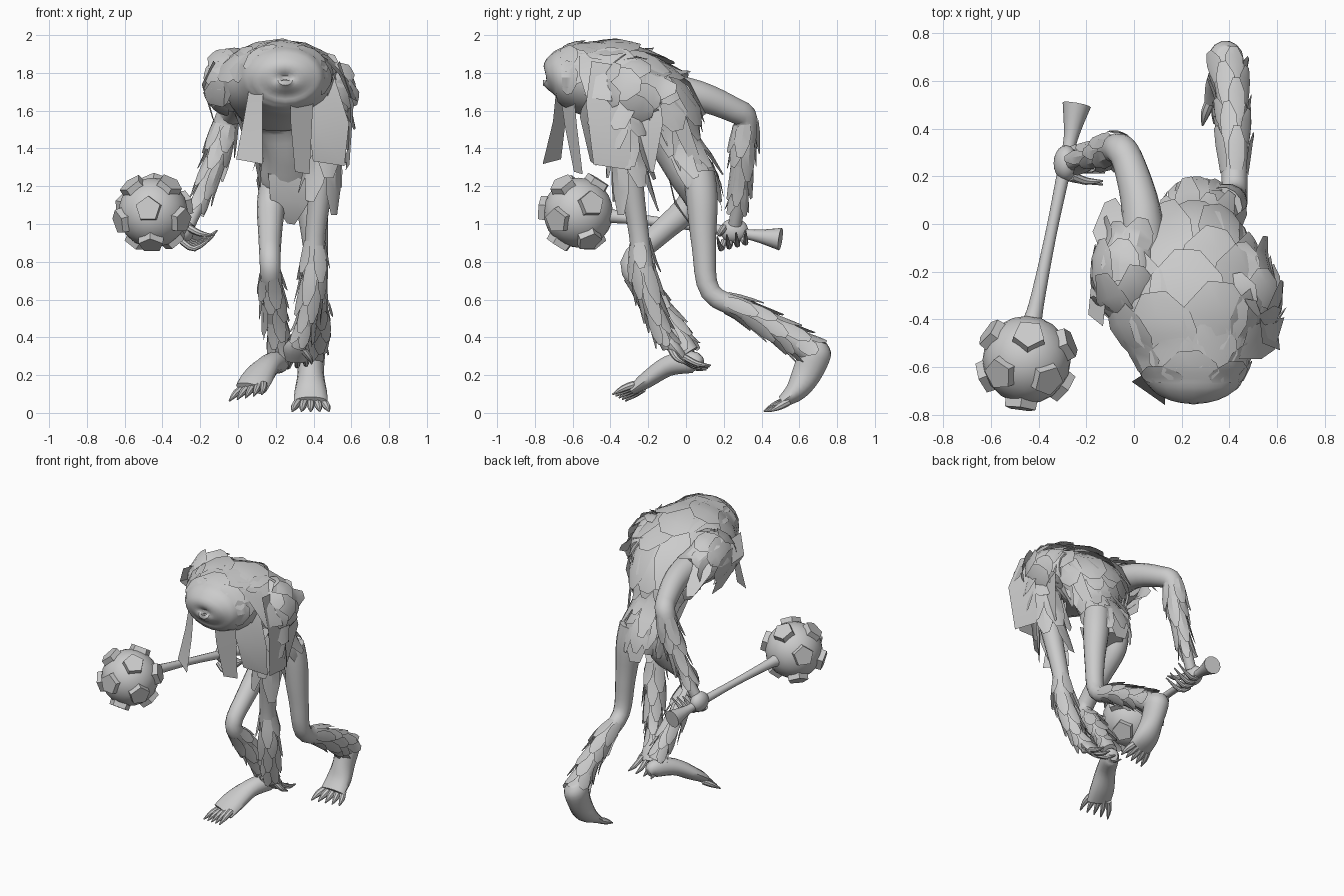
import bpy, bmesh, math, random
from mathutils import Vector, Matrix

random.seed(4)
if "Cube" in bpy.data.objects:
    bpy.data.objects.remove(bpy.data.objects["Cube"])

GREY = (0.6, 0.6, 0.6, 1)
mat = bpy.data.materials.new("plain grey")
mat.use_nodes = True
mat.diffuse_color = GREY
mat.node_tree.nodes["Principled BSDF"].inputs["Base Color"].default_value = GREY


def finish(name, bm, angle=40):
    mesh = bpy.data.meshes.new(name)
    bm.to_mesh(mesh)
    bm.free()
    mesh.materials.append(mat)
    ob = bpy.data.objects.new(name, mesh)
    bpy.context.collection.objects.link(ob)
    bpy.ops.object.select_all(action="DESELECT")
    ob.select_set(True)
    bpy.context.view_layer.objects.active = ob
    bpy.ops.object.shade_smooth_by_angle(angle=math.radians(angle))


class Tube:
    """Smooth path of (x, y, z, radius[, second radius]) with a surface function."""
    def __init__(self, pts):
        self.p = [(Vector(p[:3]), p[3], p[-1]) for p in pts]
        chord = (self.p[-1][0] - self.p[0][0]).normalized()
        self.ref = Vector((0, 1, 0)) if abs(chord.x) > 0.75 else Vector((1, 0, 0))
        self.end = len(pts) - 1

    def spline(self, t, k):
        i = min(int(t), self.end - 1)
        f = t - i
        a, b, c, d = (self.p[min(max(j, 0), self.end)][k] for j in range(i - 1, i + 3))
        return (b * 2 + (c - a) * f + (a * 2 - b * 5 + c * 4 - d) * f * f
                + (b * 3 - a - c * 3 + d) * f ** 3) * 0.5

    def at(self, t, ang, lift=0.0):
        u = min(max(t, 0), self.end)
        c = self.spline(u, 0)
        v = self.spline(min(u + 0.02, self.end), 0) - self.spline(max(u - 0.02, 0), 0)
        v.normalize()
        side = (self.ref - v * self.ref.dot(v)).normalized()
        up = side.cross(v)
        rx, ry = (max(self.spline(u, k), 0.003) + lift for k in (1, 2))
        return c + side * rx * math.cos(ang) + up * ry * math.sin(ang) + v * (t - u) * 0.2


def loft(name, pts, sides=14, steps=4):
    tube = Tube(pts)
    bm = bmesh.new()
    rings = [[bm.verts.new(tube.at(i / steps, math.tau * j / sides)) for j in range(sides)]
             for i in range(tube.end * steps + 1)]
    for a, b in zip(rings, rings[1:]):
        for j in range(sides):
            k = (j + 1) % sides
            bm.faces.new((a[j], b[j], b[k], a[k]))
    bm.faces.new(rings[0])
    bm.faces.new(rings[-1])
    bmesh.ops.recalc_face_normals(bm, faces=bm.faces)
    finish(name, bm)
    return tube


def fur(name, tube, t0, t1, rows, a0, a1, cols, length, spread, lift):
    """Overlapping tapered tufts that follow a tube's surface."""
    bm = bmesh.new()
    for r in range(rows):
        for c in range(cols):
            t = t0 + (t1 - t0) * (r + random.uniform(-.2, .2)) / max(rows - 1, 1)
            ang = math.radians(a0 + (a1 - a0) * (c + 0.5 * (r % 2) + random.uniform(-.15, .15)) / cols)
            size = random.uniform(0.8, 1.2)
            grid = []
            for k, w in enumerate((0.8, 1.0, 0.85, 0.3)):
                grid.append([bm.verts.new(tube.at(
                    t + length * size * k / 3, ang + math.radians(spread) * w * s,
                    0.004 + lift * size * k / 3)) for s in (-1, 0, 1)])
            for a, b in zip(grid, grid[1:]):
                for s in (0, 1):
                    bm.faces.new((a[s], b[s], b[s + 1], a[s + 1]))
    finish(name, bm, 30)


def ribbon(name, pts, widths, wdir):
    """Hanging flat lock of hair."""
    bm = bmesh.new()
    wdir = Vector(wdir).normalized()
    rows = [[bm.verts.new(Vector(p) + wdir * w * s + Vector((0, 0, -0.15 * w * s)))
             for s in (-.5, .5)] for p, w in zip(pts, widths)]
    for a, b in zip(rows, rows[1:]):
        bm.faces.new((a[0], b[0], b[1], a[1]))
    finish(name, bm, 30)


def digits(name, root, mid, tip, spread, n, r):
    """Row of clawed toes or fingers."""
    for i in range(n):
        off = Vector(spread) * (i / (n - 1) - 0.5)
        pts = [(*(Vector(p) + off * s), q)
               for p, s, q in ((root, .75, r), (mid, 1, r * .9), (tip, 1.15, .004))]
        loft(f"{name}_{i + 1}", pts, 8, 3)


def ball(name, loc, scale):
    bm = bmesh.new()
    bmesh.ops.create_icosphere(bm, subdivisions=3, radius=1)
    bmesh.ops.transform(bm, verts=bm.verts,
                        matrix=Matrix.Translation(loc) @ Matrix.Diagonal((*scale, 1)))
    finish(name, bm)


# Hunched head and torso, head first
torso = loft("torso", [
    (.25, -.74, 1.76, .008), (.25, -.735, 1.76, .08, .06), (.25, -.70, 1.77, .17, .125),
    (.25, -.64, 1.775, .215, .165), (.245, -.54, 1.77, .25, .19), (.23, -.34, 1.73, .31, .2),
    (.24, -.13, 1.6, .24, .165), (.26, -.06, 1.41, .14, .12), (.27, .04, 1.23, .15, .11),
    (.27, .08, 1.1, .09, .07)], 20)

# Shaggy cape over the crown and back, with long strips below
fur("crown_hair", torso, 2.8, 3.9, 3, 5, 175, 4, .9, 32, .01)
fur("cape_fur", torso, 4.1, 5.6, 4, -15, 195, 5, 1.05, 30, .055)
fur("lower_back_fur", torso, 5.8, 7.3, 3, -10, 190, 6, 1.4, 20, .045)

# Shoulders with large tufts
left_shoulder = loft("left_shoulder", [
    (.42, -.46, 1.72, .08), (.46, -.32, 1.70, .14, .17), (.43, -.14, 1.67, .1)])
right_shoulder = loft("right_shoulder", [
    (.03, -.40, 1.75, .08), (-.03, -.24, 1.75, .14, .16), (.0, -.06, 1.7, .1)])
fur("left_shoulder_fur", left_shoulder, .1, 1.3, 3, -60, 120, 4, .8, 32, .04)
fur("right_shoulder_fur", right_shoulder, .2, 1.5, 3, 80, 250, 4, .8, 34, .03)

# Front locks and side sheets
ribbon("right_lock", [(.1, -.66, 1.76), (.08, -.67, 1.55), (.06, -.71, 1.33)], (.08, .12, .17), (1, -.7, 0))
ribbon("left_lock", [(.34, -.64, 1.78), (.335, -.61, 1.52), (.34, -.57, 1.27)], (.15, .13, .09), (1, .6, 0))
ribbon("left_outer_sheet", [(.53, -.42, 1.85), (.6, -.41, 1.62), (.58, -.39, 1.3)], (.16, .24, .2), (-.1, 1, 0))
ribbon("left_front_sheet", [(.44, -.5, 1.82), (.48, -.54, 1.55), (.48, -.49, 1.32)], (.12, .22, .17), (1, .2, 0))
ribbon("left_rear_sheet", [(.5, -.22, 1.8), (.54, -.22, 1.55), (.5, -.22, 1.28)], (.14, .2, .1), (.2, 1, 0))
ribbon("left_shoulder_flap", [(.46, -.5, 1.88), (.56, -.48, 1.78), (.61, -.46, 1.66)], (.14, .18, .14), (.3, 1, 0))
ribbon("waist_flap", [(.27, -.09, 1.25), (.27, -.06, 1.12), (.28, .02, 1.0)], (.22, .2, .04), (1, 0, 0))
ribbon("tail_flap", [(.27, .14, 1.32), (.27, .17, 1.2), (.27, .19, 1.07)], (.2, .18, .08), (1, 0, 0))
for side, s in (("left", 1), ("right", -1)):
    for i, y in enumerate((0, -.08)):
        ribbon(f"{side}_flank_strip_{i + 1}",
               [(.26 + s * .2, y - .08, 1.68), (.26 + s * .18, y, 1.45),
                (.26 + s * .13, y + .13, 1.15)], (.1, .09, .03), (-.4 * s, 1, 0))

# Left arm, hanging low
left_arm = loft("left_arm", [
    (.45, -.33, 1.75, .10), (.46, -.33, 1.55, .10), (.45, -.30, 1.3, .07), (.41, -.25, .95, .054),
    (.40, -.22, .72, .06), (.36, -.15, .48, .045), (.32, -.09, .35, .04)])
fur("left_upper_arm_fur", left_arm, .1, 1.6, 4, 0, 360, 5, .9, 38, .055)
fur("left_forearm_fur", left_arm, 3.2, 5.1, 5, 0, 360, 5, .75, 32, .025)
loft("left_hand", [(.33, -.11, .4, .035), (.31, -.06, .34, .07, .035), (.30, -.01, .28, .06, .025)], 10)
digits("left_finger", (.30, -.02, .29), (.29, .05, .25), (.28, .12, .24), (.14, .02, .02), 4, .017)
loft("left_thumb", [(.34, -.08, .34, .02), (.38, -.05, .29, .016), (.39, 0, .26, .004)], 8)

# Right arm, elbow raised behind
right_arm = loft("right_arm", [
    (.04, -.15, 1.71, .10), (.03, .06, 1.68, .082), (-.02, .25, 1.605, .068), (-.06, .315, 1.55, .065),
    (-.11, .30, 1.36, .057), (-.2, .28, 1.13, .038), (-.26, .26, 1.0, .036)])
fur("right_forearm_fur", right_arm, 3.1, 4.6, 4, 0, 360, 5, .75, 34, .025)
ribbon("right_outer_sheet", [(-.12, -.33, 1.85), (-.18, -.26, 1.72), (-.13, -.16, 1.55)], (.2, .24, .1), (.1, 1, 0))
ribbon("right_back_sheet", [(-.06, -.1, 1.8), (-.1, .0, 1.72), (-.1, .1, 1.6)], (.16, .16, .05), (.7, .3, 0))
ball("right_hand", (-.285, .255, .965), (.052, .075, .065))
digits("right_finger", (-.29, .25, .92), (-.22, .25, .885), (-.12, .24, .95), (.02, .13, .03), 4, .017)
loft("right_thumb", [(-.26, .2, .98, .02), (-.2, .18, .95, .016), (-.13, .18, .94, .004)], 8)

# Left leg, trailing with raised heel
left_leg = loft("left_leg", [
    (.37, .07, 1.27, .085), (.39, .085, 1.12, .085), (.41, .095, .88, .066), (.42, .13, .64, .055),
    (.42, .32, .54, .057), (.41, .52, .42, .062), (.39, .67, .32, .07)])
fur("left_shin_fur", left_leg, 3.5, 5.3, 5, 0, 360, 5, .75, 32, .022)
loft("left_foot", [(.39, .71, .38, .04), (.385, .69, .33, .075, .085), (.385, .64, .21, .07, .08),
                   (.385, .585, .12, .085, .06), (.385, .51, .06, .09, .032)])
digits("left_toe", (.385, .53, .06), (.385, .48, .035), (.385, .43, .008), (.17, .03, 0), 5, .022)

# Right leg, lifted in front
right_leg = loft("right_leg", [
    (.19, .06, 1.25, .07), (.175, .02, 1.1, .075), (.17, -.14, .95, .063), (.17, -.295, .79, .055),
    (.18, -.2, .64, .057), (.2, -.08, .47, .05), (.22, .02, .32, .05)])
fur("right_shin_fur", right_leg, 3.4, 5.3, 5, 0, 360, 5, .75, 32, .025)
loft("right_foot", [(.24, .08, .25, .03), (.22, .03, .27, .055, .06), (.16, -.09, .25, .065, .055),
                    (.1, -.2, .18, .085, .045), (.07, -.27, .13, .085, .03)])
digits("right_toe", (.08, -.25, .14), (.06, -.3, .115), (.04, -.355, .08), (.15, -.06, .03), 5, .02)

# Mace: handle with flared pommel and round head
loft("mace_handle", [(-.43, -.42, 1.045, .045), (-.41, -.34, 1.035, .032), (-.35, -.05, 1.0, .024),
                     (-.29, .24, .96, .028), (-.265, .36, .94, .03), (-.24, .5, .92, .06)], 12)
centre = Vector((-.45, -.57, 1.06))
ball("mace_head", centre, (.185,) * 3)

# Eleven pentagonal studs: one opposite the handle and two rings of five
front = Vector((-.13, -.98, .1)).normalized()
out = Vector((-.9, -.35, -.25))
out = (out - front * out.dot(front)).normalized()
ring = [front * .447 + (Matrix.Rotation(math.tau * k / 5, 3, front) @ out) * .894 for k in range(5)]
bm = bmesh.new()
for d in [front] + ring + [-v for v in ring]:
    m = Matrix.Translation(centre + d * .182) @ d.to_track_quat("Z", "Y").to_matrix().to_4x4()
    bmesh.ops.create_cone(bm, cap_ends=True, segments=5, radius1=.072, radius2=.068,
                          depth=.05, matrix=m)
finish("mace_studs", bm, 20)
